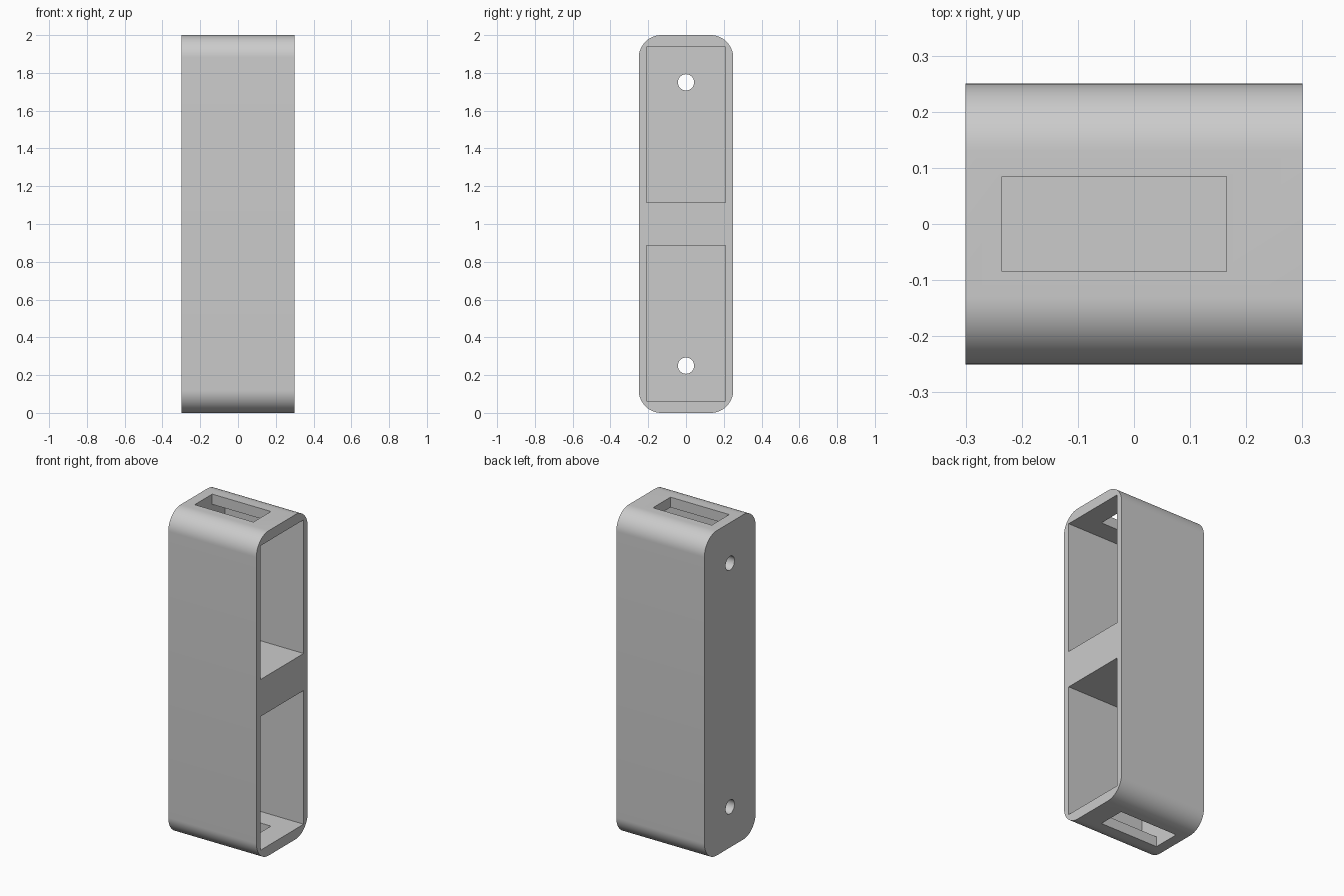
import bpy, bmesh, math
from mathutils import Matrix, Vector

if "Cube" in bpy.data.objects:
    bpy.data.objects.remove(bpy.data.objects["Cube"], do_unlink=True)

HEIGHT, WIDTH, DEPTH = 2.0, 0.6, 0.5
CORNER = 0.12
FLOOR_X = -0.235          # inner face of the closed side wall

grey = bpy.data.materials.new("plain grey")
grey.use_nodes = True
grey.diffuse_color = (0.6, 0.6, 0.6, 1)
grey.node_tree.nodes["Principled BSDF"].inputs["Base Color"].default_value = (0.6, 0.6, 0.6, 1)


def add_object(name, bm):
    mesh = bpy.data.meshes.new(name)
    bm.to_mesh(mesh)
    bm.free()
    mesh.materials.append(grey)
    obj = bpy.data.objects.new(name, mesh)
    bpy.context.collection.objects.link(obj)
    return obj


def box(low, high):
    low, high = Vector(low), Vector(high)
    bm = bmesh.new()
    bmesh.ops.create_cube(bm, size=1, matrix=Matrix.Translation((low + high) / 2)
                          @ Matrix.Diagonal((*(high - low), 1)))
    return bm


def cut(body, name, bm):
    cutter = add_object(name, bm)
    cutter.hide_render = True
    mod = body.modifiers.new(name, "BOOLEAN")
    mod.operation, mod.solver, mod.object = "DIFFERENCE", "EXACT", cutter
    bpy.context.view_layer.objects.active = body
    bpy.ops.object.modifier_apply(modifier=name)
    bpy.data.objects.remove(cutter, do_unlink=True)


# Housing block with its four long corners rounded
bm = box((-WIDTH / 2, -DEPTH / 2, 0), (WIDTH / 2, DEPTH / 2, HEIGHT))
long_edges = [e for e in bm.edges if abs(e.verts[0].co.x - e.verts[1].co.x) > 0.1]
bmesh.ops.bevel(bm, geom=long_edges, offset=CORNER, segments=16, profile=0.5, affect="EDGES")
housing = add_object("housing", bm)


def span(low, high, upper):
    """Height range, mirrored about mid height for the upper half."""
    return (HEIGHT - high, HEIGHT - low) if upper else (low, high)


for upper in (False, True):
    # Deep pocket open on the left side
    z0, z1 = span(0.063, 0.886, upper)
    cut(housing, "pocket_cutter", box((FLOOR_X, -0.21, z0), (0.4, 0.21, z1)))
    # Rectangular slot through the end wall
    z0, z1 = span(-0.1, 0.2, upper)
    cut(housing, "slot_cutter", box((FLOOR_X, -0.085, z0), (0.165, 0.085, z1)))
    # Round screw hole through the closed wall
    bm = bmesh.new()
    z = span(0.25, 0.25, upper)[0]
    bmesh.ops.create_cone(bm, cap_ends=True, segments=32, radius1=0.043, radius2=0.043, depth=0.3,
                          matrix=Matrix.Translation((-0.3, 0, z)) @ Matrix.Rotation(math.pi / 2, 4, "Y"))
    cut(housing, "hole_cutter", bm)

bpy.ops.object.select_all(action="DESELECT")
housing.select_set(True)
bpy.context.view_layer.objects.active = housing
bpy.ops.object.shade_smooth_by_angle(angle=math.radians(30))
